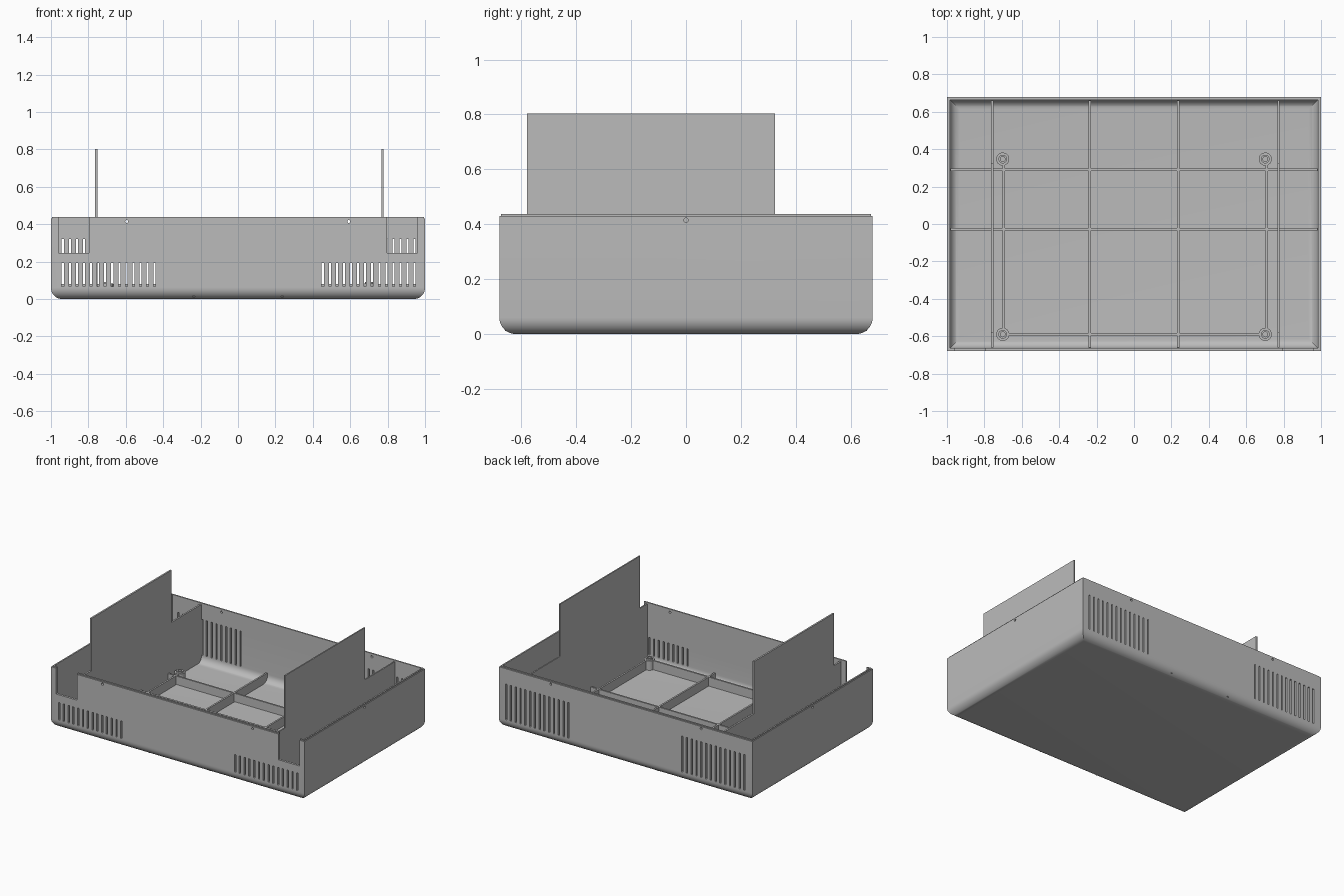
import bpy
import bmesh
import math
from mathutils import Matrix

cube = bpy.data.objects.get("Cube")
if cube:
    bpy.data.objects.remove(cube, do_unlink=True)

# Single grey plastic
grey = bpy.data.materials.new("grey_plastic")
grey.use_nodes = True
colour = (0.5, 0.5, 0.5, 1)
grey.diffuse_color = colour
grey.node_tree.nodes["Principled BSDF"].inputs["Base Color"].default_value = colour

HX, HY = 1.0, 0.68     # outer half sizes
WALL = 0.016           # wall and floor thickness
RADIUS = 0.06          # rounded bottom edge
RIM, TOP = 0.431, 0.438
RIB_TOP = 0.08


def finish(bm, name):
    bmesh.ops.recalc_face_normals(bm, faces=bm.faces)
    mesh = bpy.data.meshes.new(name)
    bm.to_mesh(mesh)
    bm.free()
    mesh.materials.append(grey)
    obj = bpy.data.objects.new(name, mesh)
    bpy.context.collection.objects.link(obj)
    return obj


def smooth(obj):
    bpy.ops.object.select_all(action='DESELECT')
    obj.select_set(True)
    bpy.context.view_layer.objects.active = obj
    bpy.ops.object.shade_smooth_by_angle(angle=math.radians(30))


def add_box(bm, x0, x1, y0, y1, z0, z1):
    place = Matrix.Translation(((x0 + x1) / 2, (y0 + y1) / 2, (z0 + z1) / 2))
    size = Matrix.Diagonal((x1 - x0, y1 - y0, z1 - z0, 1))
    bmesh.ops.create_cube(bm, size=1, matrix=place @ size)


def box(name, *bounds):
    bm = bmesh.new()
    add_box(bm, *bounds)
    return finish(bm, name)


def add_pin(bm, x, y, z, axis):
    turn = Matrix.Rotation(math.pi / 2, 4, axis)
    bmesh.ops.create_cone(bm, cap_ends=True, segments=16, radius1=0.008, radius2=0.008,
                          depth=0.08, matrix=Matrix.Translation((x, y, z)) @ turn)


# Tray: rectangular rings (inset, height) lofted up the outside and down the inside
def corner(inset, radius, steps=10):
    for i in range(steps + 1):
        a = math.pi / 2 * i / steps
        yield inset + radius * (1 - math.sin(a)), inset + radius * (1 - math.cos(a))


outside = list(corner(0, RADIUS))
inside = list(corner(WALL, RADIUS - 0.008))
rings = outside + [(0, RIM), (0.006, RIM), (0.006, TOP), (WALL, TOP)] + inside[::-1]
bm = bmesh.new()
loops = []
for inset, z in rings:
    x, y = HX - inset, HY - inset
    loops.append([bm.verts.new((sx * x, sy * y, z))
                  for sx, sy in ((-1, -1), (1, -1), (1, 1), (-1, 1))])
for a, b in zip(loops, loops[1:]):
    for i in range(4):
        j = (i + 1) % 4
        bm.faces.new((a[i], a[j], b[j], b[i]))
bm.faces.new(loops[0])
bm.faces.new(loops[-1])
tray = finish(bm, "tray")

# Openings: vent slots, front notches and screw holes
bm = bmesh.new()
for start in (-0.937, 0.453):
    for i in range(14):
        x = start + i * 0.0378
        add_box(bm, x - 0.0055, x + 0.0055, -HY - 0.04, -HY + 0.04, 0.067, 0.192)
        add_box(bm, x - 0.0055, x + 0.0055, HY - 0.04, HY + 0.04, 0.067, 0.322)
for side in (-1, 1):
    inner, outer = sorted((side * 0.797, side * 0.961))
    add_box(bm, inner, outer, -HY - 0.04, -HY + 0.04, 0.247, 0.5)
    add_pin(bm, side * HX, 0, 0.415, 'Y')
    for x in (-0.595, 0.592):
        add_pin(bm, x, side * HY, 0.415, 'X')
cutter = finish(bm, "opening_cutter")
cutter.hide_render = True

cut = tray.modifiers.new("openings", 'BOOLEAN')
cut.operation = 'DIFFERENCE'
cut.solver = 'EXACT'
cut.object = cutter
bpy.context.view_layer.objects.active = tray
bpy.ops.object.modifier_apply(modifier=cut.name)
bpy.data.objects.remove(cutter, do_unlink=True)
smooth(tray)

# Stepped upright panels
outline = [(-0.66, 0.02), (0.66, 0.02), (0.66, 0.43), (0.325, 0.43),
           (0.325, 0.803), (-0.58, 0.803), (-0.58, 0.43), (-0.66, 0.43)]
for name, x, thick in (("right_panel", -0.764, 0.012), ("left_panel", 0.768, 0.009)):
    bm = bmesh.new()
    face = bm.faces.new([bm.verts.new((x, y, z)) for y, z in outline])
    swept = bmesh.ops.extrude_face_region(bm, geom=[face])["geom"]
    bmesh.ops.translate(bm, vec=(thick, 0, 0),
                        verts=[v for v in swept if isinstance(v, bmesh.types.BMVert)])
    finish(bm, name)

# Floor ribs
H = 0.006
for x in (-0.236, 0.236):
    box("long_rib", x - H, x + H, -0.66, 0.66, 0.012, RIB_TOP)
for y in (-0.028, 0.29):
    box("cross_rib", -0.98, 0.98, y - H, y + H, 0.02, RIB_TOP)
for x in (-0.696, 0.71):
    box("post_rib", x - H, x + H, -0.57, 0.325, 0.012, RIB_TOP)
box("front_post_rib", -0.675, 0.675, -0.59 - H, -0.59 + H, 0.012, RIB_TOP)

# Hollow screw posts
post_profile = [(0.035, 0.012), (0.035, 0.082), (0.023, 0.082),
                (0.023, 0.092), (0.013, 0.092), (0.013, 0.03), (0, 0.03)]
for px in (-0.702, 0.702):
    for py in (-0.59, 0.347):
        bm = bmesh.new()
        verts = [bm.verts.new((r, 0, z)) for r, z in post_profile]
        edges = [bm.edges.new(pair) for pair in zip(verts, verts[1:])]
        bmesh.ops.spin(bm, geom=verts + edges, cent=(0, 0, 0), axis=(0, 0, 1),
                       angle=math.tau, steps=24)
        bmesh.ops.remove_doubles(bm, verts=bm.verts, dist=0.0001)
        bmesh.ops.translate(bm, verts=bm.verts, vec=(px, py, 0))
        smooth(finish(bm, "screw_post"))
